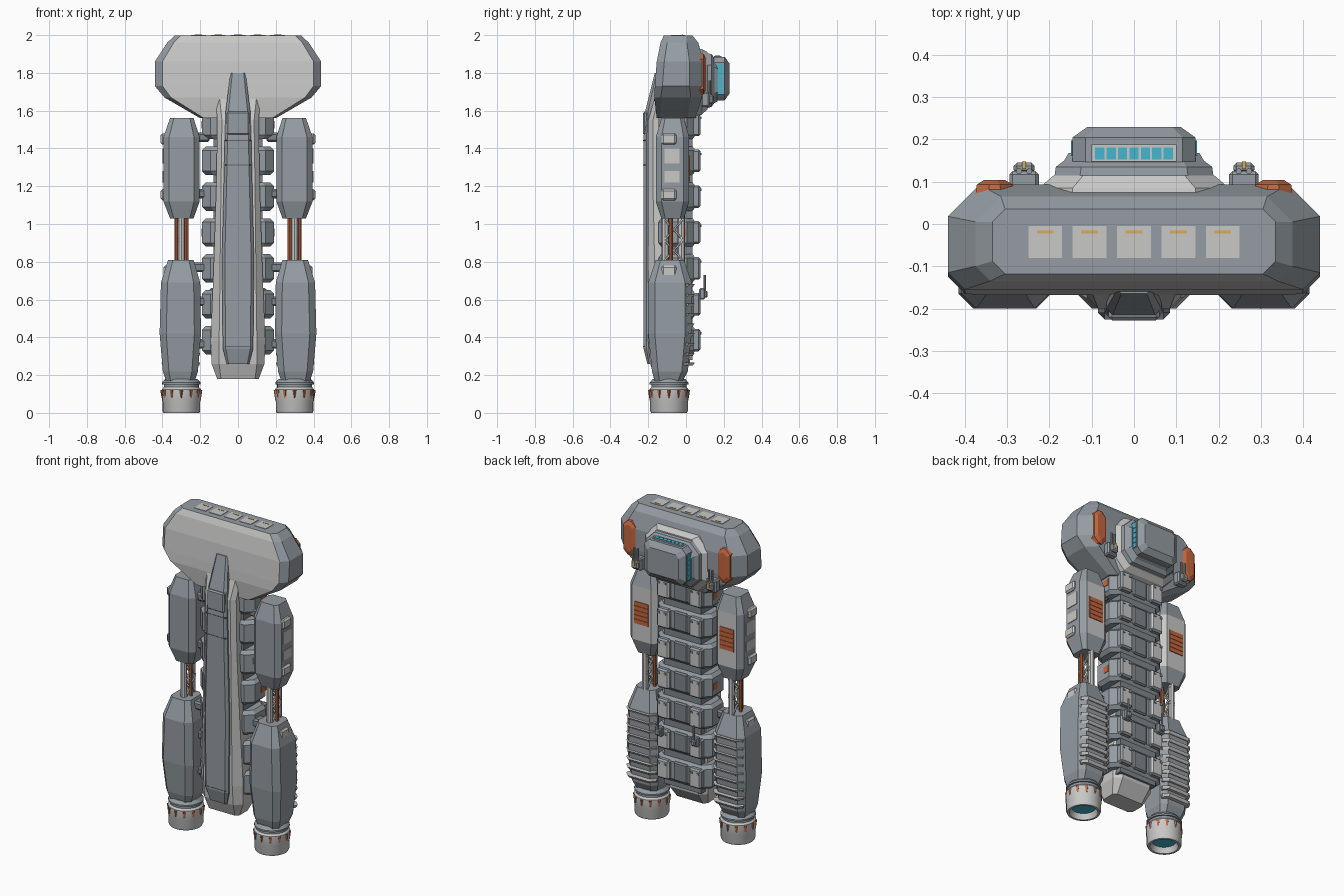
import bpy, bmesh, math
from mathutils import Vector

if "Cube" in bpy.data.objects:
    bpy.data.objects.remove(bpy.data.objects["Cube"])


def material(name, r, g, b):
    m = bpy.data.materials.new(name)
    m.diffuse_color = (r, g, b, 1)
    m.use_nodes = True
    m.node_tree.nodes["Principled BSDF"].inputs["Base Color"].default_value = m.diffuse_color
    return m


GREY = material("hull grey", 0.30, 0.335, 0.365)
LIGHT = material("light grey", 0.58, 0.58, 0.575)
DARK = material("dark grey", 0.12, 0.13, 0.145)
ORANGE = material("orange", 0.55, 0.135, 0.05)
TEAL = material("teal glass", 0.06, 0.47, 0.62)
YELLOW = material("yellow", 0.70, 0.41, 0.10)
MID = material("mid grey", 0.21, 0.235, 0.26)


def finish(name, bm, mats, mirror=False, rule=None, bevel=0, smooth=False):
    bmesh.ops.recalc_face_normals(bm, faces=bm.faces)
    bm.normal_update()
    if rule:
        for f in bm.faces:
            f.material_index = rule(f)
    me = bpy.data.meshes.new(name)
    bm.to_mesh(me)
    bm.free()
    ob = bpy.data.objects.new(name, me)
    bpy.context.collection.objects.link(ob)
    for m in mats if isinstance(mats, list) else [mats]:
        me.materials.append(m)
    if smooth:
        me.shade_smooth()
        me.set_sharp_from_angle(angle=math.radians(35))
    if bevel:
        b = ob.modifiers.new("bevel", 'BEVEL')
        b.width, b.segments = bevel, 1
    if mirror:
        ob.modifiers.new("mirror", 'MIRROR').use_mirror_merge = False
    return ob


def loft(name, rings, mats, axis='z', **kw):
    """Chamfered rectangles (t, u0, u1, v0, v1, low chamfer[, high chamfer]) skinned along an axis."""
    bm = bmesh.new()
    loops = []
    for t, a, b, c, d, k, *rest in rings:
        h = rest[0] if rest else k
        pts = [(a + k, c), (b - k, c), (b, c + k), (b, d - h),
               (b - h, d), (a + h, d), (a, d - h), (a, c + k)]
        loops.append([bm.verts.new((u, v, t) if axis == 'z' else (u, t, v)) for u, v in pts])
    for lo, hi in zip(loops, loops[1:]):
        for i in range(8):
            j = (i + 1) % 8
            bm.faces.new((lo[i], lo[j], hi[j], hi[i]))
    bm.faces.new(loops[0])
    bm.faces.new(loops[-1])
    return finish(name, bm, mats, **kw)


def boxes(name, items, mats, **kw):
    """One object from boxes (x0, x1, y0, y1, z0, z1)."""
    bm = bmesh.new()
    for x0, x1, y0, y1, z0, z1 in items:
        vs = bmesh.ops.create_cube(bm, size=1)['verts']
        for v in vs:
            v.co = ((x0 + x1) / 2 + v.co.x * (x1 - x0), (y0 + y1) / 2 + v.co.y * (y1 - y0),
                    (z0 + z1) / 2 + v.co.z * (z1 - z0))
    return finish(name, bm, mats, **kw)


def rods(name, items, mats, sides=8, **kw):
    """One object from rods (start, end, radius)."""
    bm = bmesh.new()
    for p, q, r in items:
        p, q = Vector(p), Vector(q)
        d = q - p
        vs = bmesh.ops.create_cone(bm, cap_ends=True, segments=sides, radius1=r,
                                   radius2=r, depth=d.length)['verts']
        rot = d.to_track_quat('Z', 'Y')
        for v in vs:
            v.co = rot @ v.co + (p + q) / 2
    return finish(name, bm, mats, **kw)


# Wide head with a light front
loft("head", [(1.56, -.20, .20, -.155, .05, .02, .04), (1.67, -.39, .39, -.168, .085, .035, .06),
              (1.73, -.44, .44, -.165, .093, .04, .075), (1.86, -.44, .44, -.155, .093, .04, .075),
              (1.96, -.375, .375, -.135, .065, .035, .06), (1.997, -.335, .335, -.118, .035, .03)],
     [GREY, LIGHT], rule=lambda f: int(f.normal.y < -.75))
boxes("roof_hatches", [(x - .04, x + .04, -.08, -.005, 1.99, 2.0)
                       for x in (-.21, -.105, 0, .105, .21)], LIGHT)
boxes("hatch_markers", [(x - .02, x + .02, -.022, -.015, 1.99, 2.002)
                        for x in (-.21, -.105, 0, .105, .21)], YELLOW)
loft("head_side_panel", [(.07, .285, .375, 1.68, 1.905, .03), (.093, .287, .372, 1.685, 1.9, .03),
                         (.104, .305, .355, 1.71, 1.88, .02)], ORANGE, 'y', mirror=True)

# Stepped bridge on the back of the head
loft("bridge_base", [(.06, -.225, .225, 1.57, 1.93, .08), (.085, -.225, .225, 1.58, 1.925, .08),
                     (.115, -.19, .19, 1.61, 1.91, .07)], LIGHT, 'y')
loft("bridge_step", [(.10, -.19, .19, 1.61, 1.905, .06), (.135, -.185, .185, 1.62, 1.9, .06),
                     (.15, -.165, .165, 1.64, 1.88, .05), (.168, -.155, .155, 1.65, 1.87, .05)],
     GREY, 'y')
loft("bridge_cabin", [(.12, -.145, .145, 1.655, 1.885, .03), (.205, -.145, .145, 1.655, 1.885, .03),
                      (.23, -.11, .11, 1.69, 1.85, .02)], GREY, 'y')
boxes("window_frame", [(-.1, .1, .148, .188, 1.88, 1.889)], LIGHT)
boxes("cabin_windows", [(x * .027 - .011, x * .027 + .011, .153, .181, 1.88, 1.892)
                        for x in range(-3, 4)], TEAL)
boxes("cabin_side_windows", [(.14, .149, .162, .197, 1.688 + i * .032, 1.717 + i * .032)
                             for i in range(5)], TEAL, mirror=True)
boxes("head_turret", [(.225, .295, .08, .125, 1.62, 1.70), (.235, .285, .12, .145, 1.635, 1.685)],
      GREY, mirror=True, bevel=.008)
rods("head_turret_barrels", [((x, .125, 1.67), (x, .125, 1.76), .007) for x in (.248, .272)],
     GREY, mirror=True)
boxes("head_turret_marker", [(.255, .265, .13, .148, 1.655, 1.689)], YELLOW, mirror=True)

# Long spine: light front hull, dark core and raised keel
loft("front_hull", [(.18, -.11, .11, -.16, -.04, .02), (.26, -.14, .14, -.19, .02, .04),
                    (.38, -.145, .145, -.2, .03, .045), (.75, -.13, .13, -.2, .03, .035),
                    (1.2, -.115, .115, -.2, .03, .025), (1.55, -.11, .11, -.2, .03, .025),
                    (1.69, -.12, .12, -.16, .0, .02)], LIGHT)
boxes("spine_core", [(-.13, .13, -.13, .035, .28, 1.6)], MID)
loft("keel", [(.26, -.06, .06, -.205, -.15, .01), (.34, -.08, .08, -.225, -.15, .015),
              (.8, -.085, .085, -.225, -.15, .015), (1.45, -.07, .07, -.225, -.15, .015),
              (1.6, -.065, .065, -.215, -.13, .015), (1.8, -.04, .04, -.165, -.1, .01)], GREY)
boxes("keel_plate", [(-.06, .06, -.228, -.2, 1.47, 1.595)], GREY, bevel=.008)
boxes("keel_grooves", [(-.07, .07, -.2265, -.2, z, z + .004) for z in (.35, 1.31, 1.44)], DARK)

# Seven vertebra blocks with back plates
rows = [.385 + i * .19 for i in range(7)]
for n, z in enumerate(rows):
    loft("spine_segment_%d" % (n + 1),
         [(z - .075, -.17, .17, -.13, .035, .04), (z - .055, -.19, .19, -.145, .05, .045),
          (z + .055, -.19, .19, -.145, .05, .045), (z + .075, -.17, .17, -.13, .035, .04)], GREY)
boxes("spine_back_plates", [(.07, .155, .03, .076, z - .06, z + .06) for z in rows],
      [LIGHT, GREY], mirror=True, bevel=.01, rule=lambda f: int(f.normal.y < .5))
boxes("spine_centre_plates", [(-.05, .05, .03, .058, z - .06, z + .06) for z in rows], MID, bevel=.008)
boxes("plate_bolts", [(.085 + i * .045, .1 + i * .045, .07, .081, z + .03, z + .042)
                      for z in rows for i in (0, 1)], GREY, mirror=True)
boxes("spine_markers", [(.18, .193, -.04, .0, z - .02, z + .02) for z in rows[3::3]],
      ORANGE, mirror=True)
boxes("spine_turret", [(.1, .15, .07, .1, .6, .66), (.11, .14, .09, .115, .61, .645)],
      GREY, mirror=True, bevel=.006)
rods("spine_turret_barrel", [((.125, .1, .63), (.125, .1, .73), .007)], GREY, mirror=True)

# Upper nacelles, light on the back with an orange grille
loft("upper_nacelle", [(1.03, .235, .36, -.13, -.01, .02), (1.12, .203, .395, -.16, .017, .03),
                       (1.46, .203, .395, -.16, .017, .03), (1.56, .235, .36, -.13, -.01, .02)],
     [GREY, LIGHT], mirror=True,
     rule=lambda f: int(f.normal.y > .5 and f.normal.x < .3 and abs(f.normal.z) < .2))
boxes("nacelle_grille", [(.25, .348, .01, .022, 1.225 + i * .028, 1.251 + i * .028)
                         for i in range(5)], ORANGE, mirror=True)
boxes("nacelle_side_panels", [(.38, .399, -.115, -.035, a, b)
                              for a, b in ((1.22, 1.28), (1.32, 1.4))], LIGHT, mirror=True)
boxes("nacelle_side_clamps", [(.37, .41, -.13, -.05, z, z + .06) for z in (1.125, 1.42)],
      LIGHT, mirror=True, bevel=.01)
boxes("nacelle_mounts", [(.15, .25, -.11, -.04, z, z + .05)
                         for z in (.34, .565, .745, 1.135, 1.435)], MID, mirror=True, bevel=.01)

# Pistons and lattice between the nacelles
rods("orange_pistons", [((x, -.078, .78), (x, -.078, 1.06), .01) for x in (.273, .327)],
     ORANGE, mirror=True)
rods("light_pistons", [((.3, y, .78), (.3, y, 1.06), .019) for y in (-.11, -.025)],
     LIGHT, mirror=True)
lattice = []
for z in (.81, .92):
    for x in (.285, .315):
        lattice += [((x, -.11, z), (x, -.02, z + .1), .006), ((x, -.02, z), (x, -.11, z + .1), .006)]
rods("lattice", lattice, LIGHT, sides=6, mirror=True)

# Lower nacelles with cooling ribs
loft("lower_nacelle", [(.165, .23, .38, -.165, -.02, .025), (.22, .212, .398, -.18, .01, .032),
                       (.42, .196, .415, -.2, .03, .035), (.69, .2, .408, -.2, .03, .035),
                       (.81, .235, .37, -.16, -.01, .025)], GREY, mirror=True)
for i in range(9):
    z = .25 + i * .052
    loft("cooling_rib_%d" % (i + 1), [(z, .205, .4, -.03, .036, .03),
                                      (z + .016, .2, .405, -.03, .046, .03)], LIGHT, mirror=True)
boxes("lower_nacelle_clamp", [(.35, .395, -.13, -.05, .72, .78)], LIGHT, mirror=True, bevel=.01)


# Round engines, lathed, with glowing floor and orange marks
def lathe(name, profile, mats, cx, cy, rule, n=24):
    bm = bmesh.new()
    loops = [[bm.verts.new((cx + r * math.cos(math.tau * i / n), cy + r * math.sin(math.tau * i / n), z))
              for i in range(n)] for r, z in profile]
    for lo, hi in zip(loops, loops[1:]):
        for i in range(n):
            j = (i + 1) % n
            bm.faces.new((lo[i], lo[j], hi[j], hi[i]))
    bm.faces.new(loops[0])
    bm.faces.new(loops[-1])
    return finish(name, bm, mats, mirror=True, rule=rule, smooth=True)


def engine_colour(f):
    c = f.calc_center_median()
    if len(f.verts) > 4 and c.z < .1:
        return 1
    return 2 if c.z > .138 else 0


lathe("engine", [(.07, .035), (.082, .0), (.095, .0), (.1, .012), (.1, .06), (.103, .068), (.103, .125),
                 (.093, .136), (.093, .15), (.102, .151), (.102, .161), (.085, .18)],
      [LIGHT, TEAL, GREY], .3, -.09, engine_colour)
bm = bmesh.new()
for k in range(12):
    a = math.tau * k / 12
    vs = bmesh.ops.create_cone(bm, cap_ends=True, segments=4, radius1=.006, radius2=.012, depth=.04)['verts']
    for v in vs:
        v.co = (.3 + .099 * math.cos(a) + v.co.x, -.09 + .099 * math.sin(a) + v.co.y, .1 + v.co.z)
finish("engine_marks", bm, ORANGE, mirror=True)
